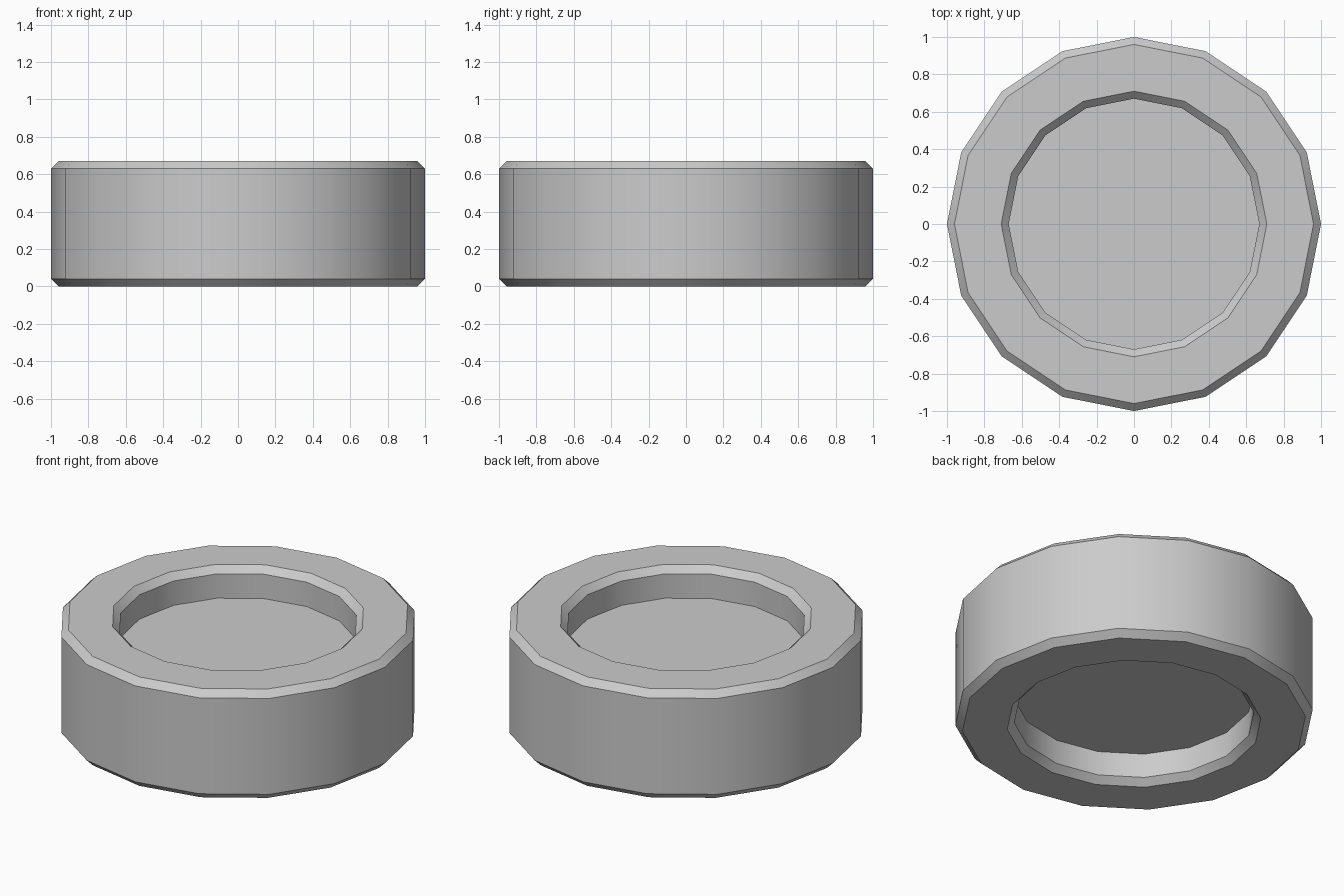
import bpy, bmesh, math

if "Cube" in bpy.data.objects:
    bpy.data.objects.remove(bpy.data.objects["Cube"])

SIDES = 16
HEIGHT = 0.67
WEB_TOP = 0.48      # height of the recessed upper face
BEVEL = 0.04
OUTER, INNER = 1.0, 0.67

# Upper half of the cross-section, from the recess edge out to the rim
upper = [(INNER, WEB_TOP),
         (INNER, HEIGHT - BEVEL),
         (INNER + BEVEL, HEIGHT),
         (OUTER - BEVEL, HEIGHT),
         (OUTER, HEIGHT - BEVEL)]
# Mirror it for the underside
profile = upper + [(r, HEIGHT - z) for r, z in reversed(upper)]

bm = bmesh.new()


def ring(r, z):
    return [bm.verts.new((r * math.cos(2 * math.pi * i / SIDES),
                          r * math.sin(2 * math.pi * i / SIDES), z))
            for i in range(SIDES)]


# Lathe the profile and close both recessed faces
rings = [ring(r, z) for r, z in profile]
for a, b in zip(rings, rings[1:]):
    for i in range(SIDES):
        j = (i + 1) % SIDES
        bm.faces.new((a[i], b[i], b[j], a[j]))
bm.faces.new(rings[0])
bm.faces.new(list(reversed(rings[-1])))
bmesh.ops.recalc_face_normals(bm, faces=bm.faces)

mesh = bpy.data.meshes.new("recessed_wheel")
bm.to_mesh(mesh)
bm.free()
wheel = bpy.data.objects.new("recessed_wheel", mesh)
bpy.context.collection.objects.link(wheel)

# Smooth round the circumference, crisp at the bevels
bpy.context.view_layer.objects.active = wheel
wheel.select_set(True)
bpy.ops.object.shade_smooth_by_angle(angle=math.radians(30))
